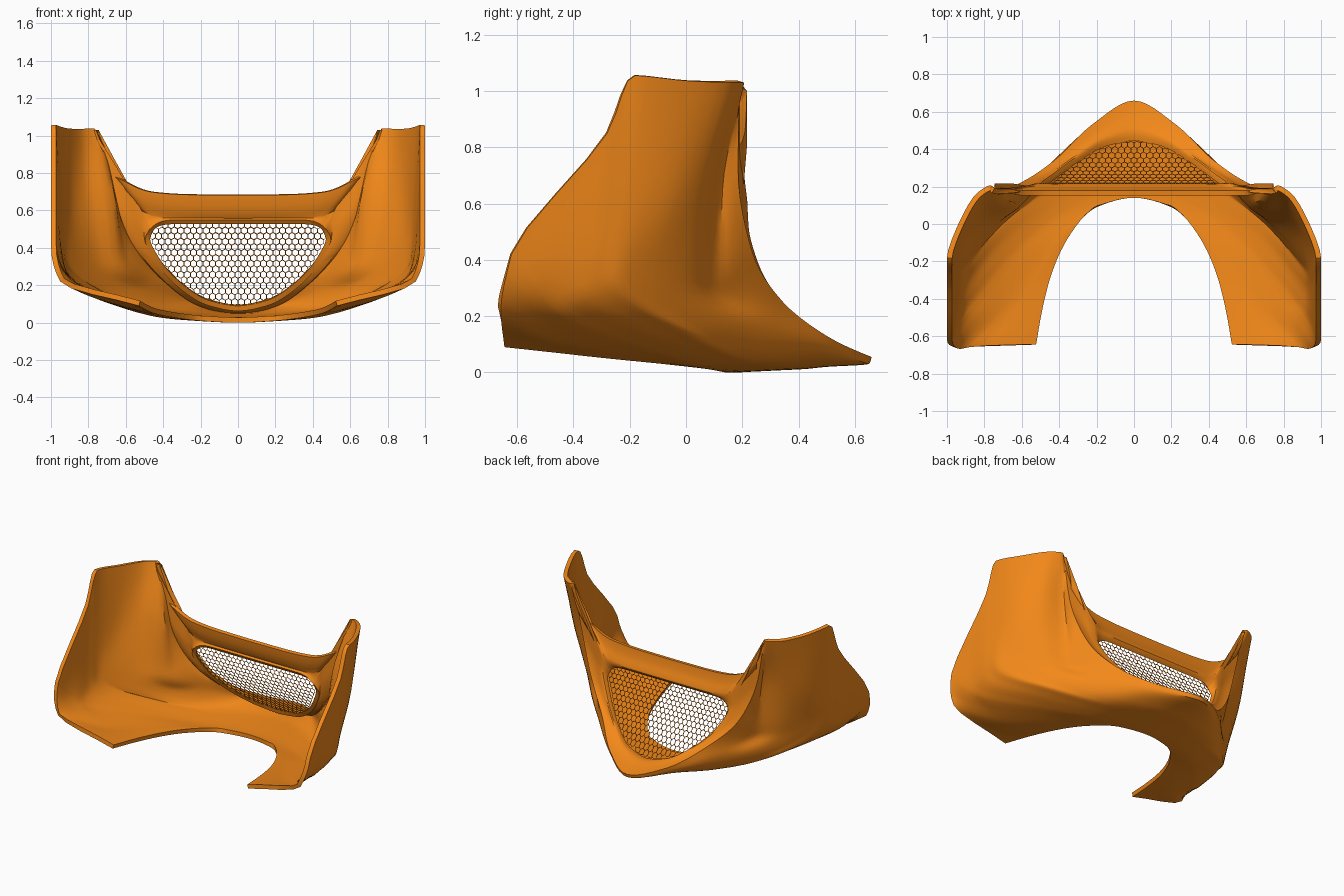
import bpy, bmesh, math
from mathutils import Vector
from mathutils.geometry import intersect_point_line

if "Cube" in bpy.data.objects:
    bpy.data.objects.remove(bpy.data.objects["Cube"])

K = 6   # subdivisions between stations


def smooth_path(pts, k):
    """Overshoot-free cubic path through the points."""
    pts = [Vector(p) for p in pts]
    n = len(pts)
    d = [pts[i + 1] - pts[i] for i in range(n - 1)]
    tan = [d[0]]
    for i in range(1, n - 1):
        tan.append(Vector([2 * a * b / (a + b) if a * b > 1e-9 else 0 for a, b in zip(d[i - 1], d[i])]))
    tan.append(d[-1])
    out = []
    for i in range(n - 1):
        for j in range(k):
            t = j / k
            out.append(pts[i] * (2*t**3 - 3*t*t + 1) + tan[i] * (t**3 - 2*t*t + t)
                       + pts[i + 1] * (3*t*t - 2*t**3) + tan[i + 1] * (t**3 - t*t))
    return out + [pts[-1]]


def full_row(half):
    """Mirror a centre-to-right row and smooth it."""
    return smooth_path([(-x, y, z) for x, y, z in half[:0:-1]] + list(half), K)


def grille_y(z):
    return .2 + .25 * max(0, (.53 - z) / .435) ** 1.9


def make_object(name, bm, mat):
    me = bpy.data.meshes.new(name)
    bm.to_mesh(me)
    bm.free()
    ob = bpy.data.objects.new(name, me)
    bpy.context.collection.objects.link(ob)
    me.materials.append(mat)
    return ob


orange = bpy.data.materials.new("orange")
orange.diffuse_color = (.9, .25, .01, 1)
orange.use_nodes = True
orange.node_tree.nodes["Principled BSDF"].inputs["Base Color"].default_value = orange.diffuse_color

# Rows from the nose ridge outward over the tower, nose -> tower top
upper_rows = [
    [(0, .66, .055), (.22, .535, .11), (.42, .345, .25), (.58, .235, .43), (.69, .185, .72), (.745, .19, 1.03)],
    [(0, .65, .03), (.25, .5, .085), (.48, .29, .2), (.63, .12, .31), (.68, .13, .65), (.77, .207, 1.03)],
    [(0, .5, .02), (.3, .4, .055), (.56, .2, .16), (.76, .02, .32), (.81, .07, .65), (.84, .165, 1.03)],
    [(0, .42, .012), (.34, .3, .035), (.66, .08, .14), (.89, -.14, .34), (.92, -.05, .65), (.93, .02, 1.035)],
    [(0, .34, .008), (.37, .22, .03), (.72, 0, .135), (.95, -.26, .33), (.975, -.22, .65), (1, -.18, 1.055)],
]
# Rows from the rear upper edge down to the floor opening
lower_rows = [
    [(0, .28, .005), (.37, .15, .025), (.72, -.08, .125), (.95, -.34, .29), (.985, -.33, .56), (1, -.28, .85)],
    [(0, .22, .002), (.36, .08, .02), (.68, -.17, .1), (.92, -.45, .22), (.98, -.54, .33), (1, -.62, .42)],
    [(0, .18, 0), (.31, .04, .018), (.53, -.18, .06), (.72, -.44, .115), (.85, -.57, .165), (.95, -.658, .22)],
    [(0, .14, 0), (.2, .09, .01), (.36, -.08, .03), (.45, -.28, .05), (.5, -.48, .072), (.53, -.645, .09)],
]
rim = [(0, .18, .685), (.25, .18, .687), (.45, .18, .7), (.6, .18, .76), (.7, .185, .88), (.745, .19, 1.03)]
hole_xz = [(0, .53), (.2, .53), (.34, .53), (.4, .525), (.43, .515), (.455, .495),
           (.47, .45), (.42, .345), (.31, .22), (.15, .12), (0, .093)]
hole = [(x, grille_y(z), z) for x, z in hole_xz]

# Shell: nose, towers, side panels and floor
bm = bmesh.new()
rows = [full_row(r) for r in upper_rows + lower_rows]
columns = [smooth_path(col, 4) for col in zip(*rows)]
grid = [[bm.verts.new(p) for p in col] for col in columns]
for a, b in zip(grid, grid[1:]):
    for i in range(len(a) - 1):
        bm.faces.new((a[i], b[i], b[i + 1], a[i + 1]))


# Face between rim and ridge, with a rolled edge around the grille hole
def loop(top, bottom):
    return top + bottom[-2:0:-1]


outer = loop(full_row(rim), rows[0])
inner = loop(full_row(hole[:6]), full_row(hole[:4:-1]))
rings = []
for t, push in ((1, 0), (.7, .0), (.4, .008), (.2, .018), (.1, .018), (.03, .008), (0, -.008)):
    rings.append([bm.verts.new(i.lerp(o, t) + Vector((0, push, push * .4))) for o, i in zip(outer, inner)])
n = len(outer)
for a, b in zip(rings, rings[1:]):
    for i in range(n):
        j = (i + 1) % n
        bm.faces.new((a[i], a[j], b[j], b[i]))
bmesh.ops.remove_doubles(bm, verts=bm.verts, dist=.0005)
bmesh.ops.recalc_face_normals(bm, faces=bm.faces)
if sum(f.normal.x * f.calc_center_median().x for f in bm.faces if abs(f.calc_center_median().x) > .9) < 0:
    bmesh.ops.reverse_faces(bm, faces=bm.faces)
shell = make_object("fairing_shell", bm, orange)
mod = shell.modifiers.new("thickness", 'SOLIDIFY')
mod.thickness = .028
mod.offset = -1
bpy.context.view_layer.objects.active = shell
shell.select_set(True)
bpy.ops.object.modifier_apply(modifier=mod.name)
bpy.ops.object.shade_smooth_by_angle(angle=math.radians(35))

# Honeycomb grille clipped to the hole outline
outline = [Vector((p.x, p.z, 0)) for p in inner]


def inside(p):
    c = False
    for a, b in zip(outline, outline[1:] + outline[:1]):
        if (a.y > p.y) != (b.y > p.y) and p.x < (b.x - a.x) * (p.y - a.y) / (b.y - a.y) + a.x:
            c = not c
    return c


def clip(p):
    if inside(p):
        return p
    best = None
    for a, b in zip(outline, outline[1:] + outline[:1]):
        q, t = intersect_point_line(p, a, b)
        q = a.lerp(b, min(1, max(0, t)))
        if best is None or (q - p).length < (best - p).length:
            best = q
    return best


bm = bmesh.new()
pitch = .034
radius = pitch / math.sqrt(3)
for r in range(20):
    for c in range(-16, 17):
        centre = Vector(((c + .5 * (r % 2)) * pitch, .08 + r * radius * 1.5, 0))
        if not inside(centre):
            continue
        ring = []
        for k in range(6):
            ang = math.radians(60 * k + 30)
            p = clip(centre + Vector((math.cos(ang), math.sin(ang), 0)) * radius)
            ring.append(bm.verts.new((p.x, grille_y(p.y) - .01, p.y)))
        bm.faces.new(ring)
bmesh.ops.remove_doubles(bm, verts=bm.verts, dist=.002)
grille = make_object("honeycomb_grille", bm, orange)
wire = grille.modifiers.new("wires", 'WIREFRAME')
wire.thickness = .006
wire.use_even_offset = False
